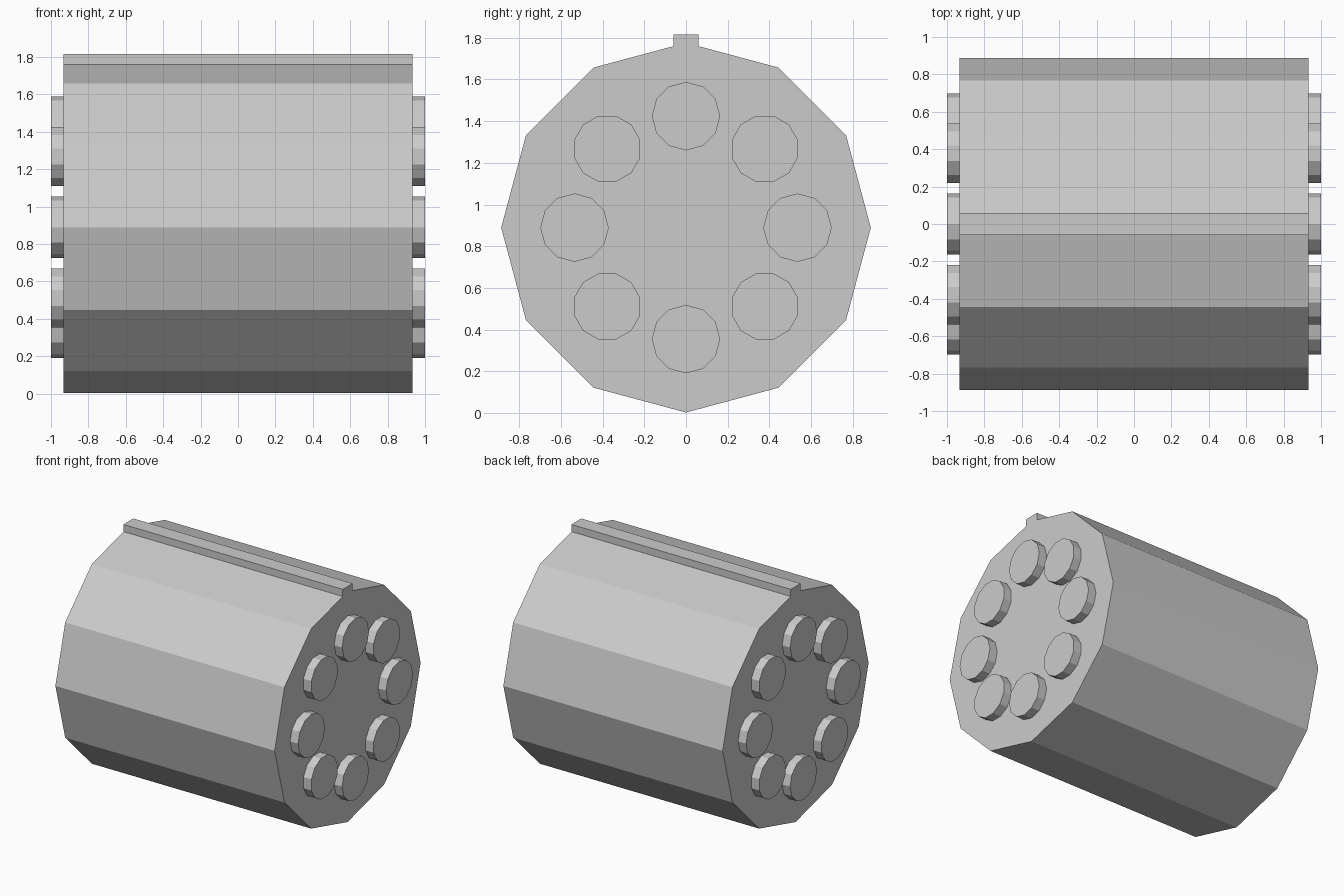
import bpy, bmesh
from math import sin, cos, radians, tan

if "Cube" in bpy.data.objects:
    bpy.data.objects.remove(bpy.data.objects["Cube"])

CENTRE_Z = 0.889       # axis height
BODY_R = 0.887         # body corner radius
BODY_HALF = 0.933      # half length of the body along x
RIB_W, RIB_TOP = 0.06, 1.815


def prism(name, profile, half):
    """Extrude a (y, z) profile along x from -half to +half."""
    bm = bmesh.new()
    face = bm.faces.new([bm.verts.new((-half, y, z)) for y, z in profile])
    ext = bmesh.ops.extrude_face_region(bm, geom=[face])
    moved = [g for g in ext["geom"] if isinstance(g, bmesh.types.BMVert)]
    bmesh.ops.translate(bm, verts=moved, vec=(2 * half, 0, 0))
    bmesh.ops.recalc_face_normals(bm, faces=bm.faces[:])
    mesh = bpy.data.meshes.new(name)
    bm.to_mesh(mesh)
    bm.free()
    obj = bpy.data.objects.new(name, mesh)
    bpy.context.collection.objects.link(obj)
    return obj


def ring(y, z, r, turn=0, skip_first=False):
    """Twelve-sided outline, first corner pointing up."""
    return [(y + r * sin(radians(turn + 30 * i)), z + r * cos(radians(turn + 30 * i)))
            for i in range(1 if skip_first else 0, 12)]


# Drum body with the raised rib replacing its top corner
shoulder = CENTRE_Z + BODY_R - RIB_W * tan(radians(15))
rib = [(-RIB_W, shoulder), (-RIB_W, RIB_TOP), (RIB_W, RIB_TOP), (RIB_W, shoulder)]
prism("drum_body", rib + ring(0, CENTRE_Z, BODY_R, skip_first=True), BODY_HALF)

# Eight rods running through the drum, showing as round studs on both ends
for k in range(8):
    a = radians(45 * k)
    y, z = 0.535 * sin(a), CENTRE_Z + 0.535 * cos(a)
    prism(f"end_stud_{k + 1}", ring(y, z, 0.164, 45 * k), 1.0)
